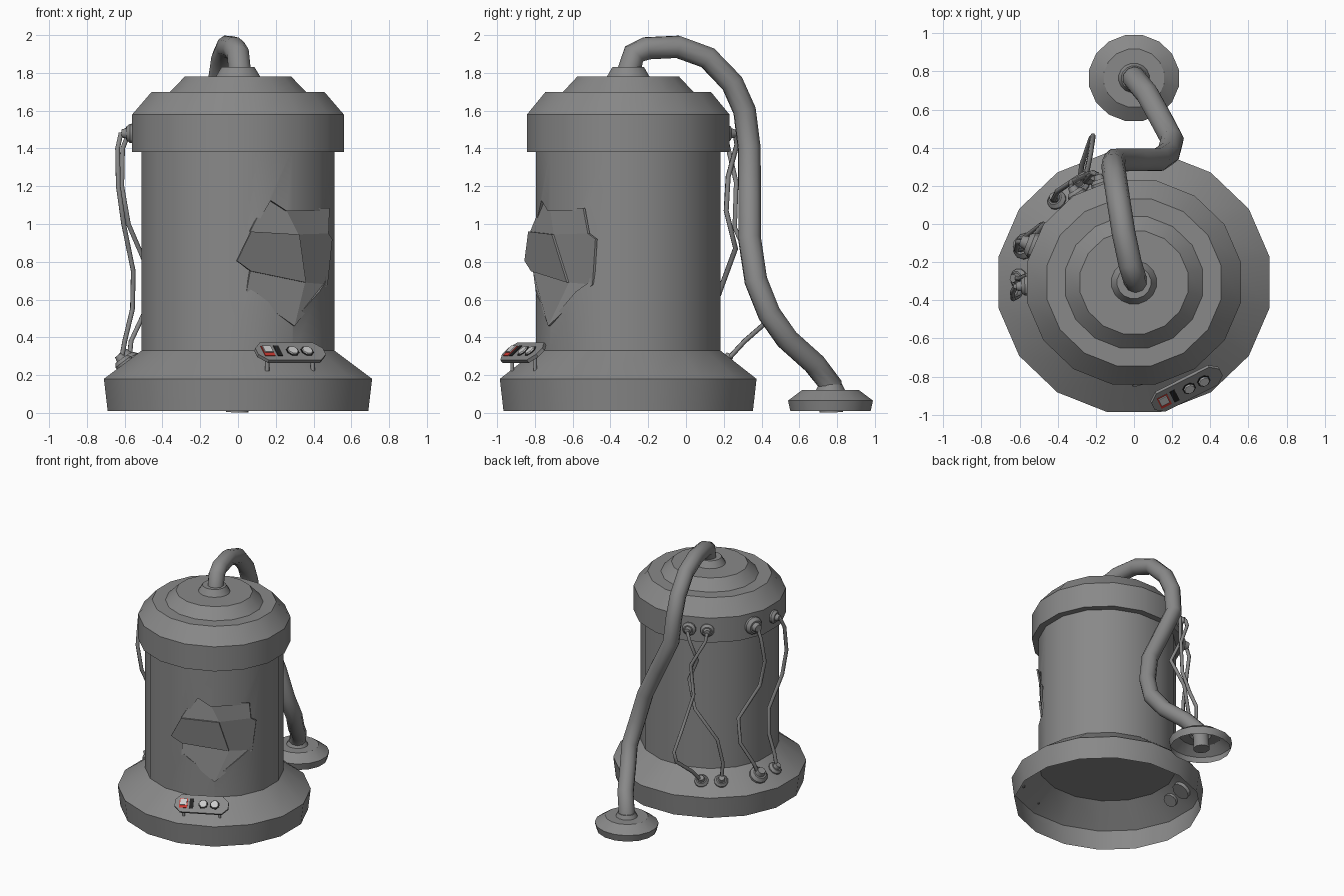
import bpy, bmesh, math
from mathutils import Vector, Matrix

if "Cube" in bpy.data.objects:
    bpy.data.objects.remove(bpy.data.objects["Cube"])

C = Vector((0, -0.306, 0))      # axis of the tank
SQ = 0.957                      # slight squash in depth
GREY, DARK = (.25, .25, .25, 1), (.015, .015, .015, 1)
WHITE, RED = (1, 1, 1, 1), (.6, .04, .03, 1)


def paint(ob, color):
    mat = bpy.data.materials.get(str(color)) or bpy.data.materials.new(str(color))
    mat.diffuse_color = color
    mat.use_nodes = True
    mat.node_tree.nodes["Principled BSDF"].inputs["Base Color"].default_value = mat.diffuse_color
    ob.data.materials.append(mat)


def finish(name, bm, color=GREY, smooth=True):
    bmesh.ops.recalc_face_normals(bm, faces=bm.faces)
    me = bpy.data.meshes.new(name)
    bm.to_mesh(me)
    bm.free()
    if smooth:
        me.shade_smooth()
        me.set_sharp_from_angle(angle=math.radians(30))
    ob = bpy.data.objects.new(name, me)
    bpy.context.collection.objects.link(ob)
    paint(ob, color)
    return ob


def thicken(bm, vec):
    """Turn the open faces into a slab by extruding them along vec."""
    ext = bmesh.ops.extrude_face_region(bm, geom=bm.faces[:], use_keep_orig=True)
    bmesh.ops.translate(bm, vec=vec,
                        verts=[g for g in ext['geom'] if isinstance(g, bmesh.types.BMVert)])


def lathe(name, profile, matrix, n=16, color=GREY):
    """Spin (apothem, height) points round local z; flats face the axes."""
    bm = bmesh.new()
    k = math.cos(math.pi / n)
    rings = []
    for r, z in profile:
        if r == 0:
            rings.append([bm.verts.new((0, 0, z))] * n)
        else:
            rings.append([bm.verts.new((r / k * math.cos((i + .5) * math.tau / n),
                                        r / k * math.sin((i + .5) * math.tau / n), z))
                          for i in range(n)])
    for a, b in zip(rings, rings[1:]):
        for i in range(n):
            j = (i + 1) % n
            bm.faces.new(list(dict.fromkeys((a[i], a[j], b[j], b[i]))))
    bm.transform(matrix)
    return finish(name, bm, color)


def tube(name, pts, r, res):
    cu = bpy.data.curves.new(name, 'CURVE')
    cu.dimensions = '3D'
    cu.bevel_depth, cu.bevel_resolution = r, res
    cu.use_fill_caps = True
    sp = cu.splines.new('POLY')
    sp.points.add(len(pts) - 1)
    for p, co in zip(sp.points, pts):
        p.co = (*co, 1)
    sp.use_smooth = True
    ob = bpy.data.objects.new(name, cu)
    bpy.context.collection.objects.link(ob)
    paint(ob, GREY)
    return ob


def polar(deg, r, z):
    a = math.radians(deg)
    return C + Vector((r * math.cos(a), SQ * r * math.sin(a), z))


def aim(loc, normal):
    return Matrix.Translation(loc) @ normal.to_track_quat('Z', 'Y').to_matrix().to_4x4()


# Tank: open skirt, closed body, stepped lid
TANK = Matrix.Translation(C) @ Matrix.Diagonal((1, SQ, 1, 1))
lathe("base_skirt", [(.69, .01), (.71, .18), (.51, .33)], TANK)
body = lathe("tank_body", [(0, .325), (.51, .325), (.51, 1.40), (0, 1.40)], TANK)
lathe("stepped_lid", [(.50, 1.38), (.56, 1.38), (.56, 1.58), (.457, 1.70), (.36, 1.70),
                      (.282, 1.78), (.118, 1.78), (.088, 1.83), (0, 1.83)], TANK)

# Hollow foot at the end of the hose
lathe("hose_foot", [(.222, .01), (.235, .065), (.158, .12), (.08, .12), (.066, .15), (.04, .15)],
      Matrix.Translation((0, .765, 0)) @ Matrix.Diagonal((1, SQ, 1, 1)))

# Main hose
tube("main_hose", [(.01, -.305, 1.80), (0, -.275, 1.90), (-.02, -.21, 1.93), (-.055, -.045, 1.938),
                   (-.08, .115, 1.88), (-.1, .245, 1.745), (-.11, .31, 1.6), (-.1, .335, 1.4),
                   (.02, .337, 1.15), (.13, .337, .92), (.18, .37, .70), (.2, .44, .525),
                   (.15, .535, .39), (.07, .68, .26), (0, .765, .15), (-.005, .77, .004)], .062, 3)

# Broken plates on the front right of the body
P = [Vector(p) for p in [
    (.155, -.75, 1.145), (.25, -.72, 1.085), (.485, -.545, 1.085), (.48, -.52, .95),
    (.50, -.48, .92), (.475, -.495, .68), (.30, -.73, .46), (.045, -.795, .64),
    (.065, -.81, .75), (-.01, -.845, .805), (.065, -.825, .96), (.32, -.70, .945),
    (.355, -.62, .69)]]
PLATES = [(0, 1, 11, 10), (1, 2, 3, 11), (10, 11, 12, 8, 9), (11, 3, 4, 5, 12),
          (8, 12, 6, 7), (12, 5, 6)]
out = Vector((.45, -.89, 0))

bm = bmesh.new()                # pocket cutter behind the plates
mid = sum(P, Vector()) / len(P)
vs = [bm.verts.new(mid + (p - mid) * .93 - out * .03) for p in P]
fs = [bm.faces.new([vs[i] for i in f]) for f in PLATES]
bmesh.ops.triangulate(bm, faces=fs)
thicken(bm, out * .3)
cutter = finish("pocket_cutter", bm, smooth=False)
cutter.hide_render = True
cutter.hide_set(True)
mod = body.modifiers.new("pocket", 'BOOLEAN')
mod.object, mod.operation, mod.solver = cutter, 'DIFFERENCE', 'EXACT'

for n, f in enumerate(PLATES):
    lift = out * (.012 if n == 2 else 0)      # the middle plate sits proud
    bm = bmesh.new()
    bm.faces.new([bm.verts.new(P[i] + lift) for i in f])
    thicken(bm, out * -.012)
    finish(f"broken_plate_{n}", bm, smooth=False)

# Control panel, built flat then tilted onto the skirt
N = Vector((.45 * .67, -.89 * .67, .74)).normalized()
U = Vector((.89, .45, 0)).normalized()
PANEL = Matrix.Translation((.275, -.86, .318)) @ Matrix((U, N.cross(U), N)).transposed().to_4x4()


def box(name, u, v, su, sv, z0, z1, color=GREY, cut=0.0):
    """Slab on the panel, with optional chamfered corners."""
    bm = bmesh.new()
    a, b = su / 2, sv / 2
    pts = [(-a, -b), (a, -b), (a, b), (-a, b)]
    if cut:
        pts = [(-a + cut, -b), (a - cut, -b), (a, -b + cut), (a, b - cut),
               (a - cut, b), (-a + cut, b), (-a, b - cut), (-a, -b + cut)]
    bm.faces.new([bm.verts.new((u + x, v + y, z0)) for x, y in pts])
    thicken(bm, (0, 0, z1 - z0))
    bm.transform(PANEL)
    return finish(name, bm, color, False)


box("control_panel", 0, 0, .40, .14, -.008, .012, cut=.045)
box("switch_frame", -.135, 0, .06, .075, .012, .016, RED)
box("switch_rocker", -.135, .008, .048, .05, .016, .023, WHITE)
box("panel_slot", -.075, 0, .03, .08, .012, .016, DARK)
for i, u in enumerate((.012, .098)):
    spot = PANEL @ Matrix.Translation((u, 0, 0))
    lathe(f"knob_ring_{i}", [(.034, .012), (.034, .015), (0, .015)], spot, 8, DARK)
    lathe(f"knob_{i}", [(.028, .015), (.026, .023), (0, .023)], spot, 8, WHITE)
for i, u in enumerate((-.135, .135)):
    foot = PANEL @ Vector((u, 0, 0))
    tube(f"panel_leg_{i}", [foot, foot - Vector((0, 0, .095))], .011, 1)

# Side cables as (angle, radius, height), with a stepped socket at each end
CABLES = [
    [(108, .62, 1.48), (110, .64, 1.42), (115, .61, 1.25), (108, .57, 1.07), (114, .65, .87),
     (129, .64, .62), (133, .62, .42), (132, .61, .27)],
    [(122, .62, 1.48), (121, .64, 1.42), (111, .64, 1.22), (113, .64, .98), (108, .74, .75),
     (105, .83, .58), (106, .82, .50), (113, .70, .38), (118, .61, .27)],
    [(159, .62, 1.48), (160, .65, 1.40), (164, .64, 1.2), (162, .61, 1.0), (146, .57, .75),
     (147, .58, .55), (156, .62, .38), (161, .61, .27)],
    [(182, .62, 1.48), (185, .64, 1.40), (188, .64, 1.2), (187, .61, 1.0), (177, .555, .75),
     (176, .56, .55), (178, .60, .38), (178, .62, .27)]]
for n, path in enumerate(CABLES):
    tube(f"side_cable_{n}", [polar(*p) for p in path], .014, 1)
    s = 1.4 if n == 2 else 1.05
    prof = [(r * s, z * s) for r, z in
            [(0, -.02), (.048, -.02), (.048, .012), (.034, .03), (.026, .03), (.02, .055), (0, .055)]]
    for label, (deg, _, _), r, z, up in (("top", path[0], .56, 1.48, 0),
                                         ("bottom", path[-1], .60, .26, 1.33)):
        a = math.radians(deg)
        nrm = Vector((math.cos(a), math.sin(a), up)).normalized()
        lathe(f"{label}_socket_{n}", prof, aim(polar(deg, r, z), nrm), 12)
